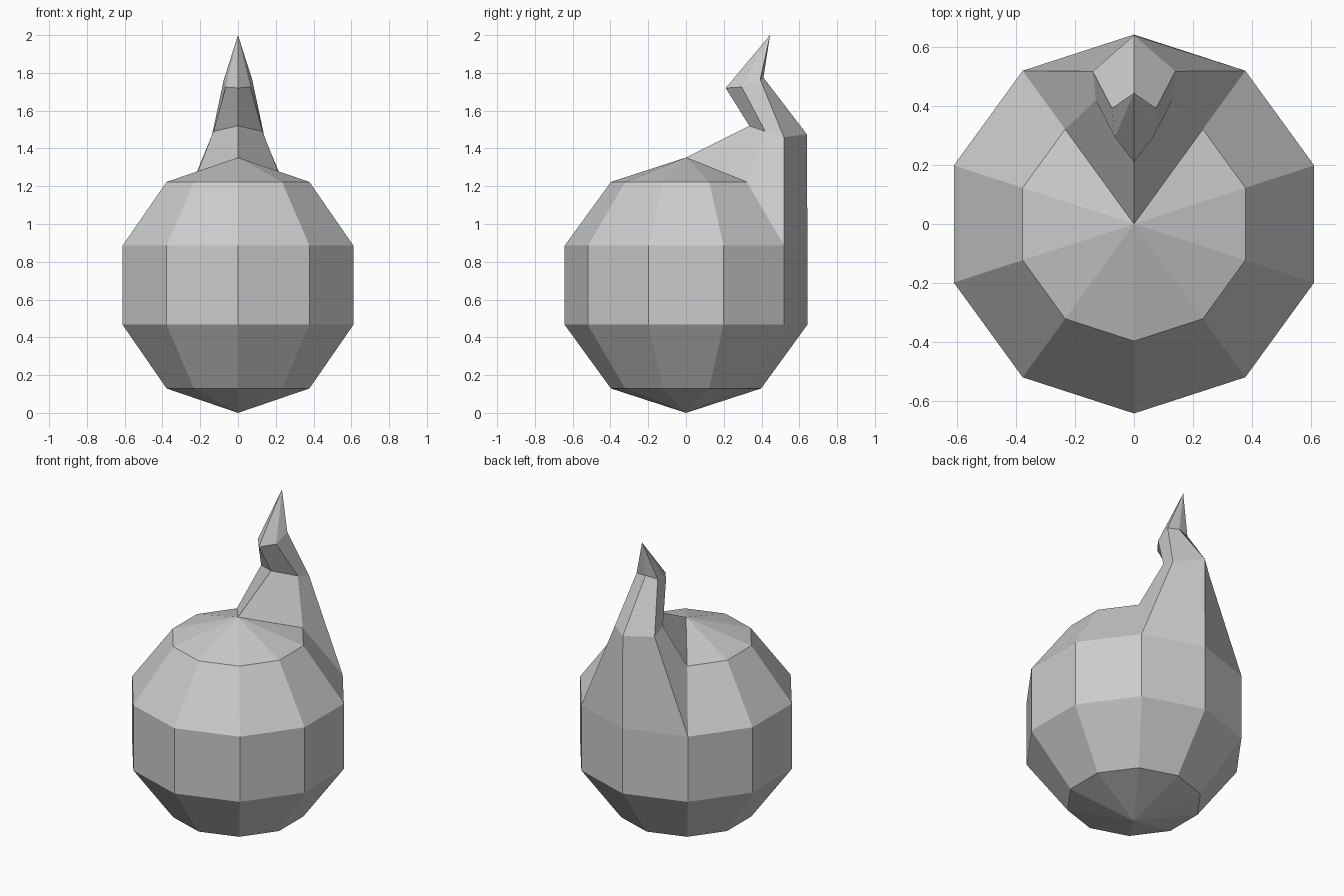
import bpy, bmesh, math
from mathutils import Vector, Matrix

if "Cube" in bpy.data.objects:
    bpy.data.objects.remove(bpy.data.objects["Cube"])

R = 0.676
bm = bmesh.new()

# Round body: low-poly sphere with a corner column facing straight back
bmesh.ops.create_uvsphere(bm, u_segments=10, v_segments=5, radius=R)
v0 = max(bm.verts, key=lambda v: v.co.xy.length)
turn = math.pi / 2 - math.atan2(v0.co.y, v0.co.x)
bm.transform(Matrix.Translation((0, 0, R)) @ Matrix.Rotation(turn, 4, 'Z'))


def nearest(p):
    return min(bm.verts, key=lambda v: (v.co - Vector(p)).length)


def loop_points(front, side_front, side_back, back):
    """Six-point loop, mirrored in x, from the front ridge round to the back."""
    mir = lambda p: (-p[0], p[1], p[2])
    return [front, side_front, side_back, back, mir(side_back), mir(side_front)]


# Open the four upper back faces where the spike grows out
base = [nearest(p) for p in loop_points((0, 0, 1.35), (.235, .32, 1.225),
                                        (.375, .515, .885), (0, .64, .885))]
inner = nearest((0, .395, 1.225))
bmesh.ops.delete(bm, geom=[inner], context='VERTS')

# Bent spike: two loops and a tip
loops = [
    loop_points((0, .335, 1.52), (.13, .42, 1.49), (.14, .518, 1.46), (0, .64, 1.475)),
    loop_points((0, .21, 1.72), (.065, .295, 1.725), (.075, .393, 1.765), (0, .41, 1.775)),
]
prev = base
for pts in loops:
    ring = [bm.verts.new(p) for p in pts]
    for i in range(6):
        j = (i + 1) % 6
        bm.faces.new((prev[i], prev[j], ring[j], ring[i]))
    prev = ring
tip = bm.verts.new((0, .445, 2.0))
for i in range(6):
    bm.faces.new((prev[i], prev[(i + 1) % 6], tip))

bmesh.ops.recalc_face_normals(bm, faces=bm.faces[:])
mesh = bpy.data.meshes.new("spiked_body")
bm.to_mesh(mesh)
bm.free()
bpy.context.collection.objects.link(bpy.data.objects.new("spiked_body", mesh))
